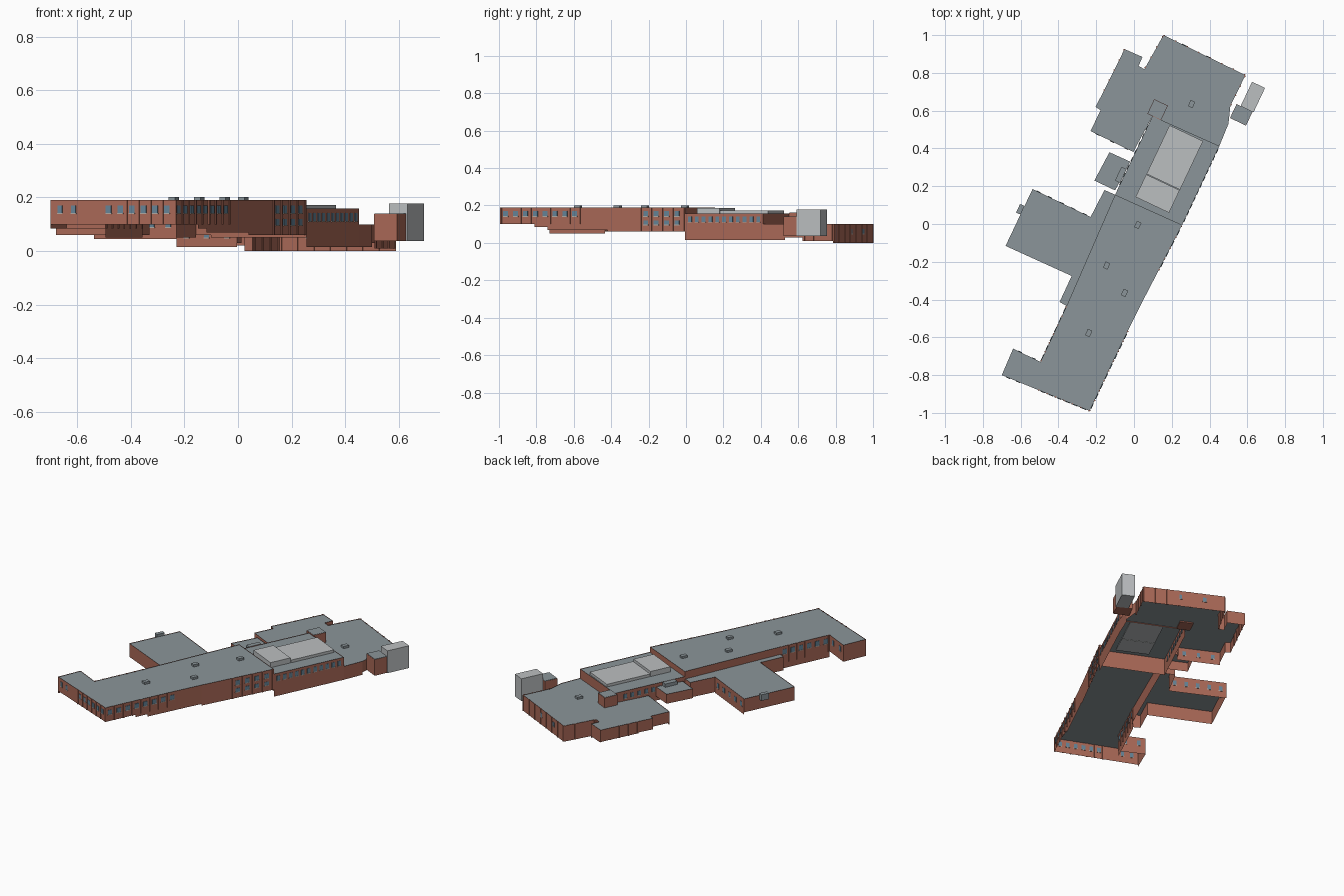
import bpy, bmesh, math
from mathutils import Vector, Matrix

if "Cube" in bpy.data.objects:
    bpy.data.objects.remove(bpy.data.objects["Cube"])

def material(name, c):
    m = bpy.data.materials.new(name)
    m.diffuse_color = (*c, 1)
    m.use_nodes = True
    m.node_tree.nodes["Principled BSDF"].inputs["Base Color"].default_value = m.diffuse_color
    return m

BRICK = material("brick", (0.40, 0.14, 0.095))
ROOF = material("roofing", (0.26, 0.30, 0.32))
GLASS = material("glass", (0.13, 0.23, 0.31))
METAL = material("pale_metal", (0.50, 0.52, 0.53))
SILL = material("sill", (0.45, 0.40, 0.36))
AXIS = math.radians(64.7)          # direction of the long axis

def finish(name, bm, mats):
    me = bpy.data.meshes.new(name)
    bm.to_mesh(me)
    bm.free()
    for m in mats:
        me.materials.append(m)
    ob = bpy.data.objects.new(name, me)
    bpy.context.collection.objects.link(ob)
    return ob

def block(name, pts, lows, top):
    """Open-bottomed brick walls (one low edge per side, None = no wall) and a sunk flat roof."""
    bm = bmesh.new()
    n = len(pts)
    for i in range(n):
        if lows[i] is None:
            continue
        p, q = pts[i], pts[(i + 1) % n]
        bm.faces.new([bm.verts.new(v) for v in
                      ((*p, lows[i]), (*q, lows[i]), (*q, top), (*p, top))])
    f = bm.faces.new([bm.verts.new((*p, top - 0.003)) for p in pts])
    f.material_index = 1
    return finish(name, bm, [BRICK, ROOF])

def add_box(bm, x, y, z0, z1, sx, sy, ang):
    m = (Matrix.Translation((x, y, (z0 + z1) / 2)) @ Matrix.Rotation(ang, 4, 'Z')
         @ Matrix.Diagonal((sx, sy, z1 - z0, 1)))
    bmesh.ops.create_cube(bm, size=1, matrix=m)

def box(name, x, y, z0, z1, sx, sy, mat, ang=AXIS):
    bm = bmesh.new()
    add_box(bm, x, y, z0, z1, sx, sy, ang)
    return finish(name, bm, [mat])

def row(name, p, q, n, z0, z1, w, d, mat, t0=0.0, t1=1.0):
    """n small boxes along a wall, centred in equal bays."""
    bm = bmesh.new()
    p, q = Vector(p), Vector(q)
    a = math.atan2(q.y - p.y, q.x - p.x)
    for i in range(n):
        c = p.lerp(q, t0 + (t1 - t0) * (i + 0.5) / n)
        add_box(bm, c.x, c.y, z0, z1, w, d, a)
    return finish(name, bm, [mat])

def windows(name, p, q, n, z0, z1, w=0.02, t0=0.0, t1=1.0):
    row(name + "_glass", p, q, n, z0, z1, w, 0.004, GLASS, t0, t1)
    row(name + "_sills", p, q, n, z0 - 0.004, z0, w + 0.003, 0.006, SILL, t0, t1)

def pilasters(name, p, q, n, z0, z1, t0=0.0, t1=1.0):
    h = (t1 - t0) / (2 * (n - 1))  # extend so the end ones sit on the ends
    row(name + "_pilasters", p, q, n, z0, z1, 0.007, 0.007, BRICK, t0 - h, t1 + h)

# Main volumes
block("south_wing",
      [(-.235, -.99), (-.15, -.81), (-.117, -.74), (0, -.5), (.04, -.42), (.255, -.005),
       (-.10, .155), (-.357, -.434), (-.495, -.73), (-.64, -.66), (-.70, -.80)],
      [.10, .085, .07, .07, .06, .06, .10, .05, .085, .085, .085, .10][:10] + [.10], .19)
block("west_wing",
      [(-.394, -.413), (-.357, -.434), (-.10, .155), (-.156, .18),
       (-.23, .037), (-.537, .185), (-.68, -.116), (-.33, -.275)],
      [.06, None, .06, .05, .045, .06, .06, .06], .145)
block("link_bay", [(-.21, .23), (-.10, .178), (-.02, .33), (-.13, .38)],
      [.08, None, .08, .08], .14)
block("middle_hall", [(.255, -.005), (.452, .413), (.098, .571), (-.10, .155)],
      [.015, .09, .05, .05], .158)
block("north_block",
      [(.452, .413), (.50, .53), (.51, .624), (.59, .788), (.156, 1.0), (.055, .82),
       (.024, .836), (.045, .884), (-.05, .926), (-.16, .704), (.098, .571)],
      [.015, .03, .01, 0, 0, 0, .01, .02, .025, None, None], .10)
block("northwest_bay",
      [(-.16, .704), (-.204, .62), (-.177, .603), (-.23, .492),
       (-.003, .381), (.013, .413), (.098, .571)],
      [.03, .03, .03, .015, .03, None, None], .10)

# Plant on the middle roof, stair head, east tower
box("large_roof_plant", .216, .352, .15, .172, .285, .196, METAL)
box("small_roof_plant", .125, .161, .15, .187, .132, .196, METAL)
box("stair_head", .125, .605, .09, .16, .085, .08, BRICK)
box("stair_head_roof", .125, .605, .16, .162, .081, .076, ROOF)
box("east_tower", .629, .672, .037, .178, .143, .076, METAL)
box("east_annex", .568, .578, .037, .138, .082, .094, BRICK)
box("east_annex_roof", .568, .578, .138, .141, .08, .092, ROOF)

# Roof hatches
for i, (x, y, z) in enumerate([(.02, -.005, .187), (-.145, -.22, .187), (-.05, -.365, .187),
                               (-.24, -.577, .187), (.305, .635, .097)]):
    box(f"roof_hatch_{i}", x, y, z, z + .014, .036, .026, ROOF)
box("link_vent", -.07, .26, .13, .158, .08, .03, ROOF)
box("west_wing_vent", -.602, .078, .12, .158, .05, .026, ROOF)

# South gable
S0, S1 = (-.70, -.80), (-.235, -.99)
windows("gable_left", S0, S1, 2, .143, .17, .019, .02, .24)
windows("gable", S0, S1, 6, .143, .17, .022, .42, .98)
pilasters("gable", S0, S1, 7, .10, .19, .42, .995)

# East side of south wing
E0, E1, E2 = (-.235, -.99), (0, -.5), (.255, -.005)
windows("east_south", E0, E1, 8, .143, .17, .028, 0, .86)
pilasters("east_south", E0, E1, 9, .10, .19, .005, .86)
windows("east_north_upper", E1, E2, 4, .143, .17, .028, .52, .97)
windows("east_north_lower", E1, E2, 4, .098, .12, .028, .52, .97)
pilasters("east_north", E1, E2, 5, .06, .19, .52, .985)

# West side of south wing
W0, W1 = (-.357, -.434), (-.495, -.73)
windows("west_side", W0, W1, 6, .14, .17, .028)
pilasters("west_side", W0, W1, 7, .085, .19, .02, .98)
windows("tip_inner", (-.495, -.73), (-.64, -.66), 2, .14, .17)
windows("west_wing_north", (-.23, .037), (-.537, .185), 5, .09, .118, .022)

# Middle hall
M0, M1 = (.255, -.005), (.452, .413)
windows("hall_east", M0, M1, 11, .112, .142, .022, .02, .98)
windows("hall_west", (.098, .571), (-.10, .155), 8, .112, .138, .022, .1, .9)

# North block
pilasters("north_face", (.59, .788), (.156, 1.0), 8, 0, .10, .01, .99)
pilasters("north_east", (.51, .624), (.59, .788), 4, .01, .10, .05, .95)
pilasters("north_west", (.156, 1.0), (.055, .82), 4, 0, .10, .05, .95)
pilasters("bay_west", (-.05, .926), (-.16, .704), 5, .025, .10, .02, .98)
windows("north_face", (.59, .788), (.156, 1.0), 2, .05, .075, .022, .3, .9)
windows("bay_south", (-.23, .492), (-.003, .381), 3, .05, .075)
